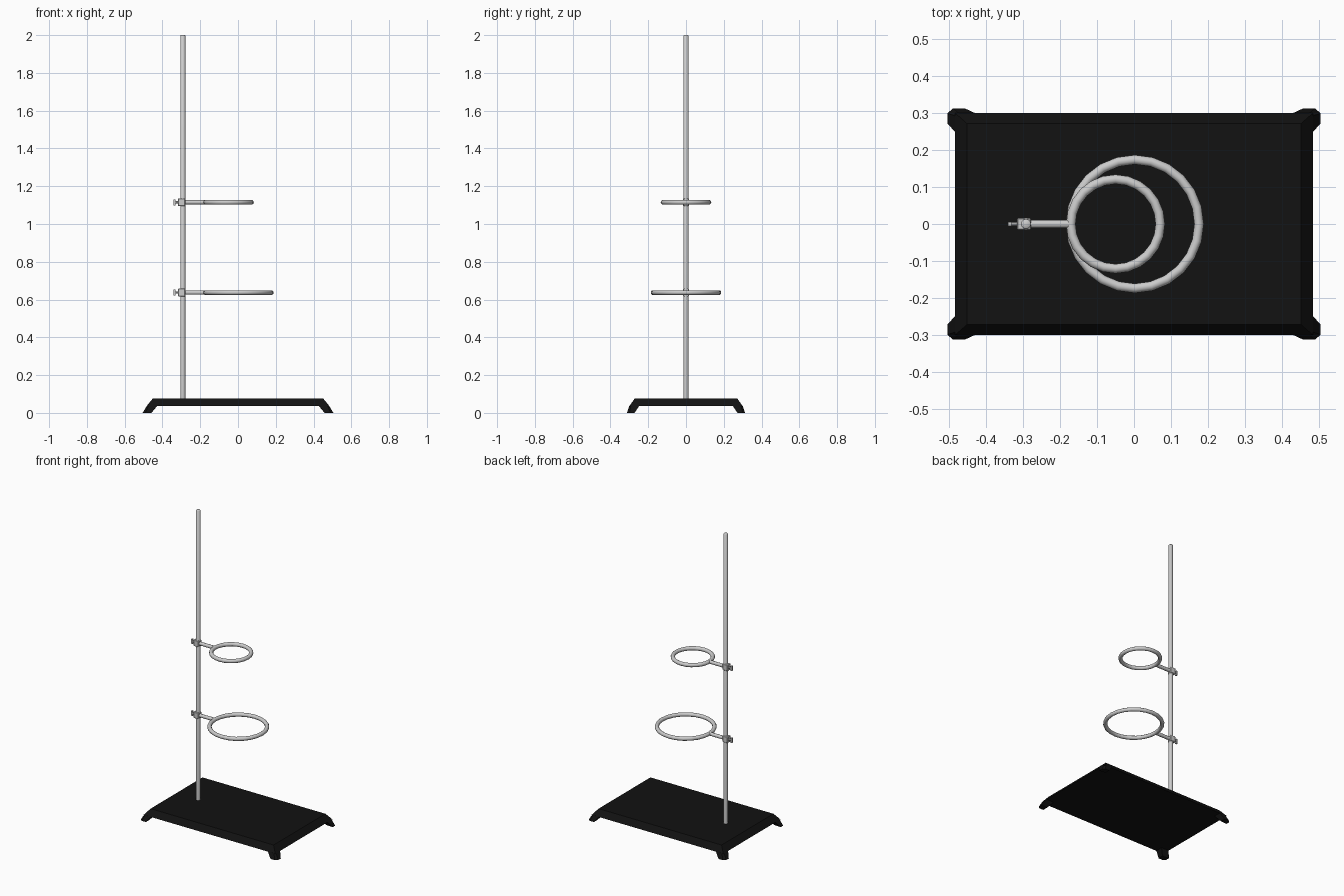
import bpy, bmesh, math
from mathutils import Matrix, Vector

if "Cube" in bpy.data.objects:
    bpy.data.objects.remove(bpy.data.objects["Cube"])

POLE_X = -0.292
black = bpy.data.materials.new("black_enamel")
black.diffuse_color = (0.006, 0.006, 0.006, 1)
black.use_nodes = True
black.node_tree.nodes["Principled BSDF"].inputs["Base Color"].default_value = black.diffuse_color


def make_object(name, bm, mat=None, smooth=True):
    bmesh.ops.recalc_face_normals(bm, faces=bm.faces)
    me = bpy.data.meshes.new(name)
    bm.to_mesh(me)
    bm.free()
    ob = bpy.data.objects.new(name, me)
    bpy.context.collection.objects.link(ob)
    if mat:
        me.materials.append(mat)
    if smooth:
        bpy.ops.object.select_all(action='DESELECT')
        ob.select_set(True)
        bpy.context.view_layer.objects.active = ob
        bpy.ops.object.shade_smooth_by_angle(angle=math.radians(50))
    return ob


def loft(bm, lower, z0, upper, z1):
    a = [bm.verts.new((x, y, z0)) for x, y in lower]
    b = [bm.verts.new((x, y, z1)) for x, y in upper]
    n = len(a)
    bm.faces.new(a[::-1])
    bm.faces.new(b)
    for i in range(n):
        j = (i + 1) % n
        bm.faces.new((a[i], a[j], b[j], b[i]))


def rod(bm, start, end, radius, sides):
    p, q = Vector(start), Vector(end)
    rot = (q - p).to_track_quat('Z', 'Y').to_matrix().to_4x4()
    bmesh.ops.create_cone(bm, cap_ends=True, segments=sides, radius1=radius, radius2=radius,
                          depth=(q - p).length, matrix=Matrix.Translation((p + q) / 2) @ rot)


def box(bm, center, size):
    bmesh.ops.create_cube(bm, size=1, matrix=Matrix.Translation(center) @ Matrix.Diagonal((*size, 1)))


def rect(x, y):
    return [(-x, -y), (x, -y), (x, y), (-x, y)]


# Sloped base plate
bm = bmesh.new()
loft(bm, rect(0.484, 0.30), 0.036, rect(0.452, 0.272), 0.075)
make_object("base_plate", bm, black, smooth=False)

# Four splayed corner feet
foot_low = [(0.458, 0.276), (0.505, 0.272), (0.505, 0.299), (0.490, 0.313), (0.458, 0.313)]
foot_high = [(0.428, 0.250), (0.483, 0.248), (0.483, 0.292), (0.474, 0.3), (0.430, 0.3)]
for sx, side in ((-1, "left"), (1, "right")):
    for sy, end in ((-1, "front"), (1, "back")):
        bm = bmesh.new()
        loft(bm, [(sx * x, sy * y) for x, y in foot_low], 0,
             [(sx * x, sy * y) for x, y in foot_high], 0.037)
        make_object(f"{end}_{side}_foot", bm, black, smooth=False)

# Upright pole with a slightly chamfered top
bm = bmesh.new()
rod(bm, (POLE_X, 0, 0.06), (POLE_X, 0, 2.0), 0.0135, 12)
top = [e for e in bm.edges if all(v.co.z > 1.9 for v in e.verts)]
bmesh.ops.bevel(bm, geom=top, offset=0.003, segments=1, affect='EDGES')
make_object("pole", bm)


def ring_support(label, z, cx, major, tube=0.0128, seg=24, sides=10):
    # Ring
    bm = bmesh.new()
    loops = []
    for i in range(seg):
        a = 2 * math.pi * i / seg
        loop = []
        for j in range(sides):
            b = 2 * math.pi * j / sides
            r = major + tube * math.cos(b)
            loop.append(bm.verts.new((cx + r * math.cos(a), r * math.sin(a), z + tube * math.sin(b))))
        loops.append(loop)
    for i in range(seg):
        p, q = loops[i], loops[(i + 1) % seg]
        for j in range(sides):
            k = (j + 1) % sides
            bm.faces.new((p[j], q[j], q[k], p[k]))
    make_object(f"{label}_ring", bm)
    # Arm from the clamp to the ring
    bm = bmesh.new()
    rod(bm, (POLE_X + 0.01, 0, z), (cx - major, 0, z), 0.0115, 10)
    make_object(f"{label}_arm", bm)
    # Clamp block around the pole
    bm = bmesh.new()
    box(bm, (-0.298, 0, z), (0.038, 0.032, 0.042))
    bmesh.ops.bevel(bm, geom=bm.edges[:], offset=0.003, segments=1, affect='EDGES')
    make_object(f"{label}_clamp", bm, smooth=False)
    # Thumbscrew: stem and flat wing
    bm = bmesh.new()
    rod(bm, (-0.334, 0, z), (-0.312, 0, z), 0.006, 8)
    box(bm, (-0.336, 0, z), (0.010, 0.011, 0.032))
    make_object(f"{label}_thumbscrew", bm, smooth=False)


ring_support("upper", 1.115, -0.050, 0.121)
ring_support("lower", 0.637, 0.002, 0.174)
